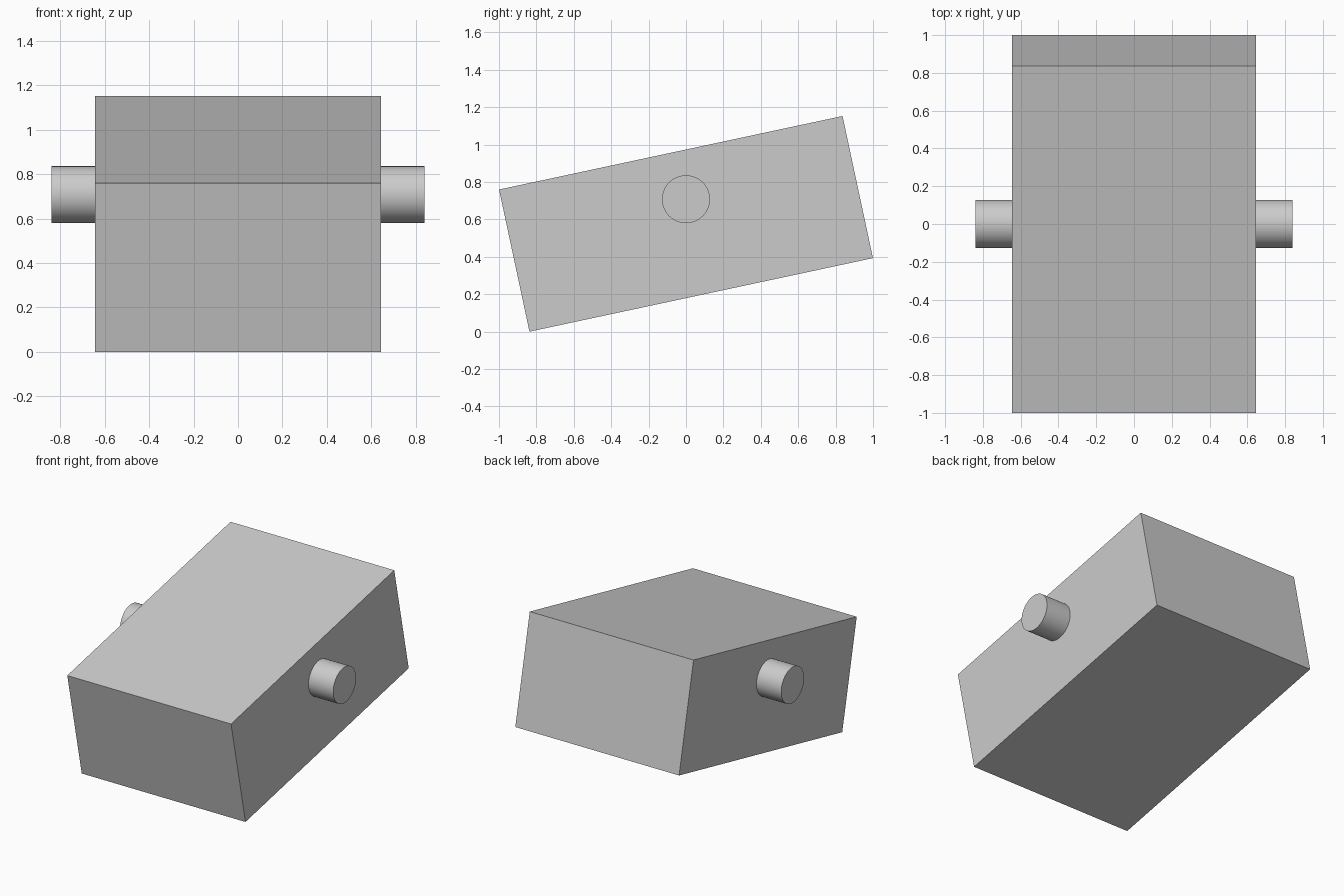
import bpy
import math

cube = bpy.data.objects.get("Cube")
if cube:
    bpy.data.objects.remove(cube, do_unlink=True)

# One plain grey for the whole model
grey = bpy.data.materials.new("plain_grey")
grey.use_nodes = True
colour = (0.6, 0.6, 0.6, 1.0)
grey.diffuse_color = colour
grey.node_tree.nodes["Principled BSDF"].inputs["Base Color"].default_value = colour

TILT = math.radians(12.08)
WIDTH, LENGTH, HEIGHT = 1.29, 1.878, 0.777
CENTRE_Z = (LENGTH * math.sin(TILT) + HEIGHT * math.cos(TILT)) / 2


def finish(name):
    obj = bpy.context.object
    obj.name = name
    obj.data.materials.append(grey)
    bpy.ops.object.transform_apply(location=False, rotation=True, scale=True)
    return obj


# Tilted box body, front end lowered
bpy.ops.mesh.primitive_cube_add(size=1, location=(0, 0, CENTRE_Z), rotation=(TILT, 0, 0))
bpy.context.object.scale = (WIDTH, LENGTH, HEIGHT)
finish("tilted_body")

# Round pivot pin crossing the body and standing out on both sides
bpy.ops.mesh.primitive_cylinder_add(vertices=64, radius=0.128, depth=1.68,
                                    location=(0, 0, 0.708),
                                    rotation=(0, math.pi / 2, 0))
finish("pivot_pin")
bpy.ops.object.shade_smooth_by_angle(angle=math.radians(30))
